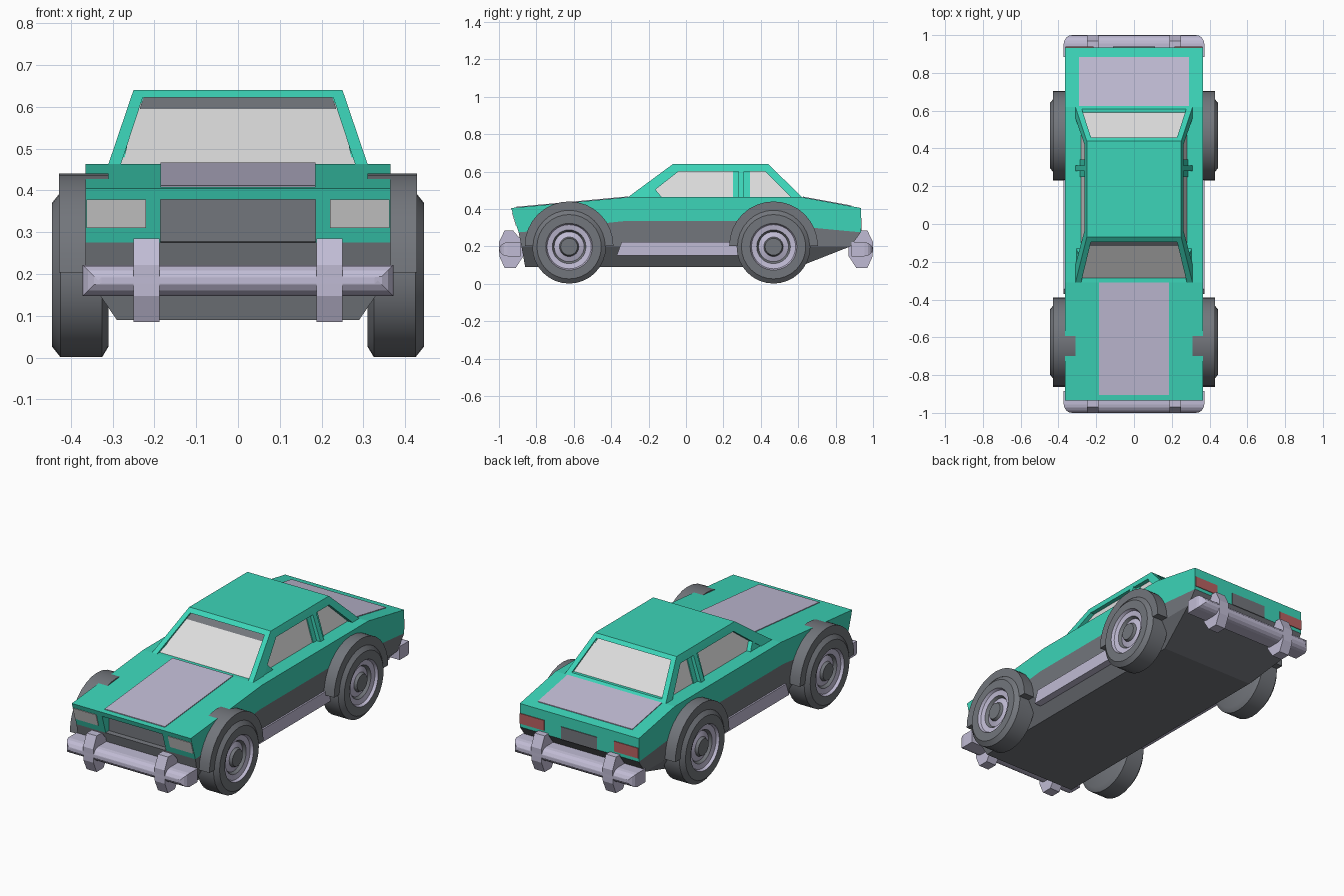
import bpy, bmesh, math
from mathutils import Vector

cube = bpy.data.objects.get("Cube")
if cube:
    bpy.data.objects.remove(cube, do_unlink=True)


def material(name, rgb):
    m = bpy.data.materials.new(name)
    m.use_nodes = True
    m.diffuse_color = (*rgb, 1)
    m.node_tree.nodes["Principled BSDF"].inputs["Base Color"].default_value = (*rgb, 1)
    return m


TEAL = material("teal paint", (0.045, 0.66, 0.48))
LILAC = material("pale lilac", (0.53, 0.50, 0.66))
GREY = material("dark grey", (0.17, 0.18, 0.20))
GLASS = material("pale glass", (0.72, 0.72, 0.72))
RED = material("red lamp", (0.48, 0.12, 0.12))


def finish(name, bm, mats, smooth=False):
    bmesh.ops.recalc_face_normals(bm, faces=bm.faces)
    me = bpy.data.meshes.new(name)
    bm.to_mesh(me)
    bm.free()
    ob = bpy.data.objects.new(name, me)
    bpy.context.collection.objects.link(ob)
    for m in mats:
        me.materials.append(m)
    if smooth:
        bpy.ops.object.select_all(action="DESELECT")
        ob.select_set(True)
        bpy.context.view_layer.objects.active = ob
        bpy.ops.object.shade_smooth_by_angle(angle=math.radians(35))
    return ob


def prism(name, profile, x0, x1, mat, smooth=False):
    """Extrude a (y, z) profile from x0 to x1."""
    bm = bmesh.new()
    face = bm.faces.new([bm.verts.new((x0, y, z)) for y, z in profile])
    new = bmesh.ops.extrude_face_region(bm, geom=[face])["geom"]
    bmesh.ops.translate(bm, vec=(x1 - x0, 0, 0),
                        verts=[v for v in new if isinstance(v, bmesh.types.BMVert)])
    return finish(name, bm, [mat], smooth)


def hull(name, points, mat):
    bm = bmesh.new()
    for p in points:
        bm.verts.new(p)
    bmesh.ops.convex_hull(bm, input=bm.verts)
    bmesh.ops.dissolve_limit(bm, angle_limit=0.01, verts=bm.verts, edges=bm.edges)
    return finish(name, bm, [mat])


def rect(x0, x1, y0, y1, z):
    return [(x, y, z) for x in (x0, x1) for y in (y0, y1)]


def mirrored(points, s):
    return [(s * x, y, z) for x, y, z in points]


# Heights of the bonnet and boot, and position of the sloping nose
def bonnet(y):
    return 0.405 + (y + 0.935) * 0.0928


def boot(y):
    return 0.463 - (y - 0.62) * 0.184


def nose(z):
    return -0.935 + (0.405 - z) * 0.308


W = 0.365
BACK = -0.86

# Upper body, with a recess between the two nose blocks
prism("upper_body", [(BACK, bonnet(BACK)), (-0.31, 0.463), (0.62, 0.463), (0.935, 0.405),
                     (0.935, 0.275), (0.3, 0.335), (-0.33, 0.335), (BACK, 0.278)], -W, W, TEAL)
prism("bonnet_lip", [(nose(0.405), 0.405), (BACK, bonnet(BACK)), (BACK, 0.378),
                     (nose(0.378), 0.378)], -0.185, 0.185, TEAL)
prism("grille", [(BACK - 0.008, 0.378), (BACK, 0.378), (BACK, 0.2), (BACK - 0.008, 0.2)],
      -0.185, 0.185, GREY)

# Lower body and tapering underbody
prism("lower_body", [(-0.895, 0.275), (BACK, 0.278), (-0.33, 0.335), (0.3, 0.335),
                     (0.935, 0.275), (0.88, 0.2), (-0.88, 0.2)], -W, W, GREY)
hull("underbody", rect(-W, W, -0.88, 0.88, 0.2) + rect(-0.29, 0.29, -0.86, 0.6, 0.09), GREY)

# Painted stripes on bonnet and boot
T = 0.004
prism("bonnet_stripe", [(y, bonnet(y) + d) for y, d in
                        ((-0.905, 0), (-0.31, 0), (-0.31, T), (-0.905, T))], -0.185, 0.185, LILAC)
prism("boot_stripe", [(y, boot(y) + d) for y, d in
                      ((0.625, 0), (0.885, 0), (0.885, T), (0.625, T))], -0.29, 0.29, LILAC)

# Cabin glass core, roof and sun strip
hull("cabin_glass", rect(-0.282, 0.282, -0.29, 0.605, 0.46)
     + rect(-0.232, 0.232, -0.072, 0.443, 0.624), GLASS)
hull("roof", rect(-0.256, 0.256, -0.094, 0.458, 0.622)
     + rect(-0.25, 0.25, -0.07, 0.44, 0.64), TEAL)


def screen_y(z):
    return -0.29 + 1.33 * (z - 0.46)


hull("sun_strip", [(s * w, screen_y(z) + d, z) for s in (-1, 1)
                   for w, z in ((0.235, 0.595), (0.226, 0.624)) for d in (-0.005, 0.004)], GREY)
prism("rear_screen_sill", [(0.585, 0.463), (0.62, 0.463), (0.608, 0.475), (0.585, 0.475)],
      -0.28, 0.28, TEAL)
prism("rear_plate", [(0.934, 0.275), (0.934, 0.345), (0.939, 0.345), (0.939, 0.275)],
      -0.11, 0.11, GREY)

for side, s in (("left", 1), ("right", -1)):
    # Nose blocks with headlights, tail lights
    prism(side + "_nose", [(nose(0.405), 0.405), (BACK, bonnet(BACK)), (BACK, 0.278),
                           (nose(0.275), 0.275)], s * 0.185, s * W, TEAL)
    prism(side + "_nose_base", [(-0.895, 0.275), (BACK, 0.278), (BACK, 0.2), (-0.88, 0.2)],
          s * 0.185, s * W, GREY)
    prism(side + "_headlight", [(nose(z) + d, z) for z, d in
                                ((0.31, 0), (0.378, 0), (0.378, -T), (0.31, -T))],
          s * 0.22, s * 0.363, GLASS)
    prism(side + "_tail_light", [(0.934, 0.295), (0.934, 0.352), (0.939, 0.352), (0.939, 0.295)],
          s * 0.215, s * 0.363, RED)

    # Window frames
    for part, b0, b1, t0, t1 in (("front_pillar", -0.31, -0.215, -0.07, 0.01),
                                 ("rear_pillar", 0.56, 0.62, 0.385, 0.44)):
        hull(side + "_" + part, mirrored(rect(0.28, 0.31, b0, b1, 0.463)
                                         + rect(0.222, 0.25, t0, t1, 0.64), s), TEAL)
    hull(side + "_pillar_foot", mirrored(rect(0.275, 0.305, -0.28, -0.13, 0.463)
                                         + rect(0.265, 0.293, -0.24, -0.165, 0.505), s), TEAL)
    hull(side + "_roof_rail", mirrored(rect(0.23, 0.263, -0.1, 0.47, 0.6)
                                       + rect(0.225, 0.256, -0.08, 0.45, 0.622), s), TEAL)
    hull(side + "_centre_panel", mirrored(rect(0.26, 0.287, 0.25, 0.342, 0.463)
                                          + rect(0.22, 0.237, 0.25, 0.342, 0.624), s), TEAL)
    hull(side + "_centre_pillar", mirrored(rect(0.27, 0.31, 0.28, 0.31, 0.463)
                                           + rect(0.22, 0.256, 0.28, 0.31, 0.622), s), TEAL)

    # Side step
    prism(side + "_side_step", [(-0.37, 0.152), (-0.345, 0.222), (0.27, 0.222), (0.29, 0.152)],
          s * 0.3, s * 0.374, LILAC)

# Wheels: turned profile of (x, radius, material of the band that follows)
WHEEL = [(0.31, 0, 0), (0.31, 0.172, 0), (0.325, 0.197, 0), (0.425, 0.197, 0), (0.445, 0.172, 0),
         (0.445, 0.125, 1), (0.43, 0.118, 1), (0.425, 0.09, 0), (0.41, 0.08, 1),
         (0.42, 0.052, 0), (0.435, 0.045, 0), (0.435, 0, 0)]


def wheel(name, s, cy, n=32):
    bm = bmesh.new()
    rings = [[bm.verts.new((s * x, cy + r * math.sin(math.tau * i / n),
                            0.198 + r * math.cos(math.tau * i / n))) for i in range(n)]
             for x, r, _ in WHEEL]
    for (_, _, m), a, b in zip(WHEEL, rings, rings[1:]):
        for i in range(n):
            j = (i + 1) % n
            bm.faces.new((a[i], a[j], b[j], b[i])).material_index = m
    bmesh.ops.remove_doubles(bm, verts=bm.verts, dist=1e-5)
    finish(name, bm, [GREY, LILAC], True)


def arc(cy, r, n=16):
    return [(cy + r * math.cos(math.pi * i / n), 0.203 + r * math.sin(math.pi * i / n))
            for i in range(n + 1)]


for end, cy in (("front", -0.625), ("rear", 0.468)):
    for side, s in (("left", 1), ("right", -1)):
        wheel(f"{end}_{side}_wheel", s, cy)
        prism(f"{end}_{side}_arch", arc(cy, 0.237) + arc(cy, 0.19)[::-1],
              s * 0.31, s * 0.428, GREY, True)

# Bumpers with rounded outer corners, and upright guards
for end, e in (("front", -1), ("rear", 1)):
    bumper = prism(end + "_bumper", [(e * y, z) for y, z in
                                     ((0.885, 0.147), (1, 0.147), (1, 0.222), (0.885, 0.222))],
                   -0.372, 0.372, LILAC)
    bm = bmesh.new()
    bm.from_mesh(bumper.data)
    corners = [ed for ed in bm.edges
               if all(abs(v.co.y) > 0.99 and abs(v.co.x) > 0.37 for v in ed.verts)]
    bmesh.ops.bevel(bm, geom=corners, offset=0.045, segments=4, profile=0.5, affect="EDGES")
    bm.to_mesh(bumper.data)
    bm.free()
    for side, s in (("left", 1), ("right", -1)):
        prism(f"{end}_{side}_bumper_guard",
              [(e * y, z) for y, z in ((0.91, 0.085), (0.97, 0.085), (0.998, 0.147), (1.0, 0.222),
                                       (0.97, 0.285), (0.925, 0.285), (0.87, 0.222), (0.87, 0.147))],
              s * 0.188, s * 0.25, LILAC)
